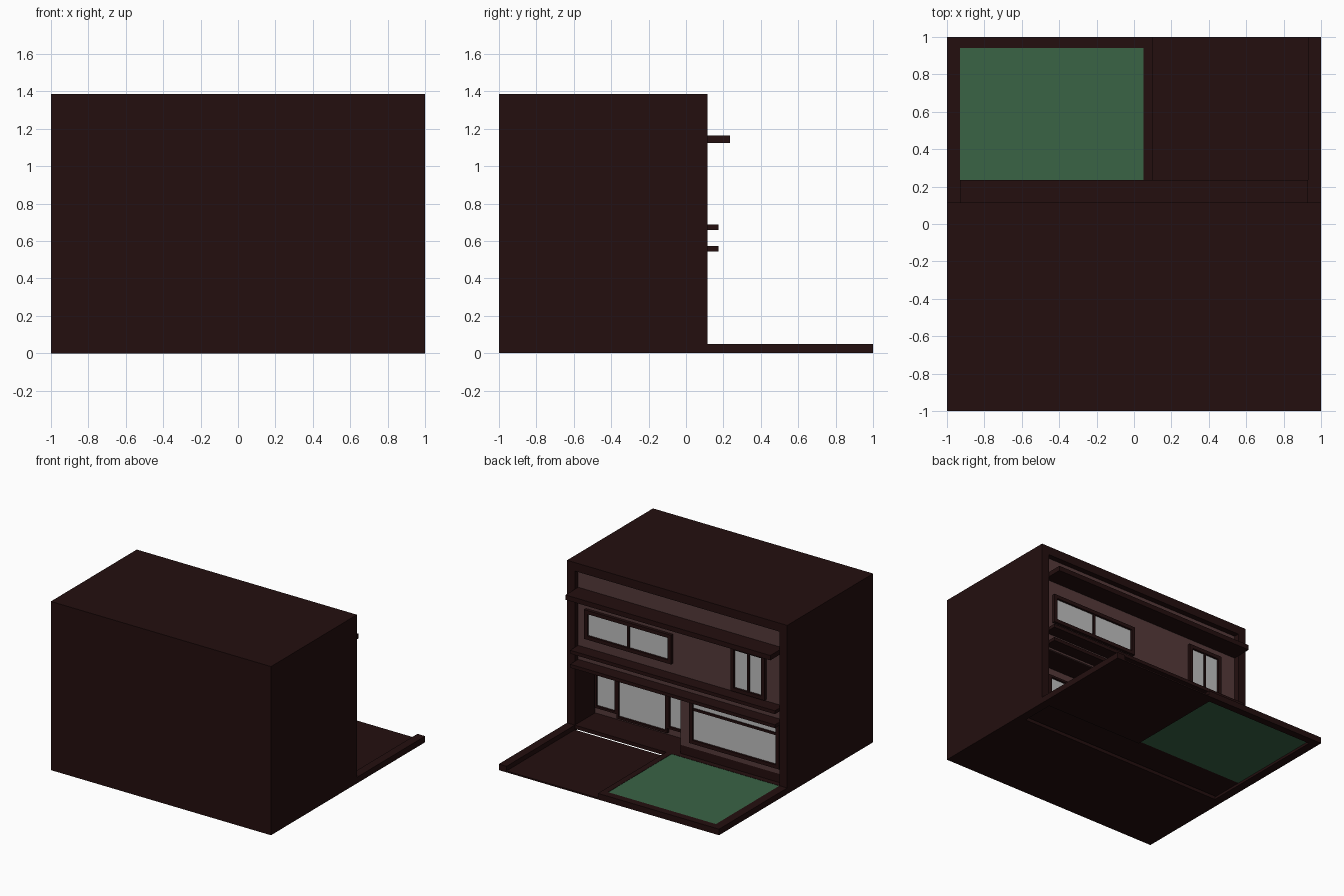
import bpy

cube = bpy.data.objects.get("Cube")
if cube:
    bpy.data.objects.remove(cube, do_unlink=True)


def material(name, colour):
    mat = bpy.data.materials.new(name)
    mat.use_nodes = True
    mat.diffuse_color = (*colour, 1)
    bsdf = next(n for n in mat.node_tree.nodes if n.type == 'BSDF_PRINCIPLED')
    bsdf.inputs["Base Color"].default_value = (*colour, 1)
    return mat


DARK = material("dark maroon", (0.017, 0.0045, 0.0045))
WALL = material("dusty brown", (0.09, 0.042, 0.042))
PANE = material("pale glass", (0.52, 0.52, 0.52))
GRASS = material("lawn green", (0.041, 0.125, 0.06))


def box(name, x, y, z, mat):
    """Axis-aligned box from (min, max) pairs."""
    corners = [(a, b, c) for a in x for b in y for c in z]
    faces = [(0, 1, 3, 2), (4, 6, 7, 5), (0, 4, 5, 1),
             (2, 3, 7, 6), (0, 2, 6, 4), (1, 5, 7, 3)]
    mesh = bpy.data.meshes.new(name)
    mesh.from_pydata(corners, [], faces)
    mesh.materials.append(mat)
    obj = bpy.data.objects.new(name, mesh)
    bpy.context.collection.objects.link(obj)
    return obj


def window(name, x, z, wall_y, splits=(), bars=(), edge=0.03, depth=0.025):
    """Framed glazing on a wall facing the back, with mullions and bars."""
    y = (wall_y - 0.01, wall_y + depth)
    box(name + "_glass", (x[0] + 0.005, x[1] - 0.005), (wall_y - 0.01, wall_y + 0.008),
        (z[0] + 0.005, z[1] - 0.005), PANE)
    for side, a in (("right", x[0]), ("left", x[1] - edge)):
        box(f"{name}_{side}_jamb", (a, a + edge), y, z, DARK)
    for side, a in (("sill", z[0]), ("head", z[1] - edge)):
        box(f"{name}_{side}", (x[0] + edge, x[1] - edge), y, (a, a + edge), DARK)
    for s in splits:
        box(name + "_mullion", (s - 0.009, s + 0.009), (y[0], y[1] - 0.005),
            (z[0] + edge, z[1] - edge), DARK)
    for b in bars:
        box(name + "_bar", (x[0] + edge, x[1] - edge), (y[0], y[1] - 0.005),
            (b - 0.009, b + 0.009), DARK)


INNER = 0.93     # inside face of the side walls
FACADE = 0.07    # main rear wall
PORCH = -0.15    # recessed porch wall
EAVE = 0.115     # rear edge of roof and side walls
span = (-INNER, INNER)

# House shell
box("house_body", (-1, 1), (-1, PORCH - 0.01), (0, 1.385), DARK)
box("roof_slab", (-1, 1), (PORCH - 0.01, EAVE), (1.315, 1.385), DARK)
for side, x in (("right", (-1, -INNER)), ("left", (INNER, 1))):
    box(side + "_side_wall", x, (PORCH - 0.01, EAVE), (0, 1.315), DARK)
box("upper_floor", span, (PORCH - 0.01, FACADE - 0.01), (0.53, 1.315), DARK)

# Rear walls
box("upper_rear_wall", span, (FACADE - 0.01, FACADE), (0.53, 1.315), WALL)
box("lower_rear_wall", (-INNER, 0), (PORCH, FACADE), (0.12, 0.53), WALL)
box("porch_wall", (0, INNER), (PORCH - 0.01, PORCH), (0.05, 0.53), WALL)
box("foundation", (-INNER, 0), (PORCH, FACADE), (0.02, 0.12), DARK)
box("porch_floor", span, (PORCH, EAVE), (0.02, 0.05), DARK)

# Projecting canopy and ledges
box("canopy", span, (FACADE, 0.235), (1.125, 1.165), DARK)
for name, z in (("upper_ledge", (0.66, 0.688)), ("lower_ledge", (0.545, 0.573))):
    box(name, span, (FACADE, 0.175), z, DARK)

# Windows
window("wide_upper_window", (0.07, 0.86), (0.77, 1.01), FACADE, [0.465])
window("narrow_upper_window", (-0.78, -0.47), (0.70, 1.07), FACADE, [-0.625])
window("living_room_window", (-0.91, -0.095), (0.17, 0.53), FACADE, [], [0.45])
window("porch_left_window", (0.72, 0.92), (0.105, 0.46), PORCH, edge=0.018)
window("porch_door", (0.26, 0.72), (0.07, 0.46), PORCH, edge=0.018)
window("porch_right_window", (0.02, 0.26), (0.11, 0.46), PORCH, edge=0.018)

# Yard: kerbs, lawn and driveway
for side, x in (("right", (-1, -INNER)), ("left", (INNER, 1))):
    box(side + "_kerb", x, (EAVE, 1), (0, 0.05), DARK)
box("lawn_side_kerb", (0.05, 0.1), (EAVE, 1), (0, 0.05), DARK)
box("lawn_rear_kerb", (-INNER, 0.05), (0.94, 1), (0, 0.05), DARK)
box("lawn", (-INNER, 0.05), (EAVE, 0.94), (0.02, 0.048), GRASS)
box("driveway", (0.1, INNER), (EAVE, 1), (0, 0.012), DARK)
